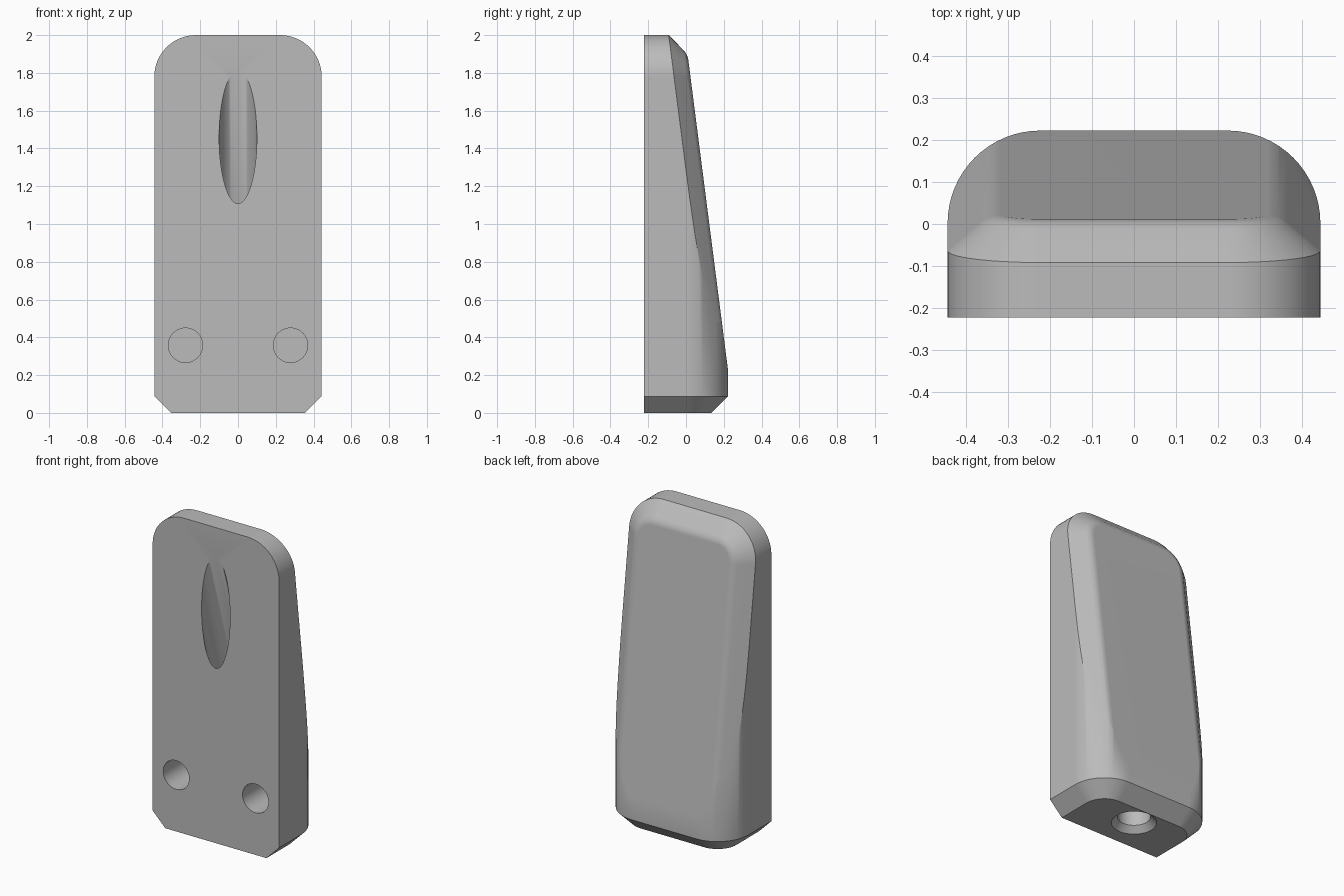
import bpy, bmesh
from math import cos, sin, pi, radians
from mathutils import Vector

old = bpy.data.objects.get("Cube")
if old:
    bpy.data.objects.remove(old, do_unlink=True)

HALF, BACK, FRONT, TOP, R = 0.443, 0.222, -0.222, 2.0, 0.22
STEPS = 16

grey = bpy.data.materials.new("light grey")
grey.use_nodes = True
colour = (0.5, 0.5, 0.5, 1)
grey.diffuse_color = colour
grey.node_tree.nodes["Principled BSDF"].inputs["Base Color"].default_value = colour


def hull(name, points):
    """Convex solid around a set of points."""
    bm = bmesh.new()
    for p in points:
        bm.verts.new(p)
    res = bmesh.ops.convex_hull(bm, input=bm.verts)
    loose = {g for g in res["geom_interior"] + res["geom_unused"]
             if isinstance(g, bmesh.types.BMVert)}
    bmesh.ops.delete(bm, geom=list(loose), context="VERTS")
    bmesh.ops.dissolve_limit(bm, angle_limit=radians(0.2),
                             verts=bm.verts, edges=bm.edges)
    bmesh.ops.recalc_face_normals(bm, faces=bm.faces)
    mesh = bpy.data.meshes.new(name)
    bm.to_mesh(mesh)
    bm.free()
    mesh.materials.append(grey)
    obj = bpy.data.objects.new(name, mesh)
    bpy.context.collection.objects.link(obj)
    return obj


def arch(end, low, inset):
    """Outline with two rounded far corners, as (x, height) pairs."""
    r = R - inset
    cx, cy = HALF - R, end - R
    pts = [(HALF - inset, low), (inset - HALF, low)]
    for i in range(STEPS + 1):
        a = pi / 2 * i / STEPS
        for side in (-1, 1):
            pts.append((side * (cx + r * cos(a)), cy + r * sin(a)))
    return pts


def rod(name, p, q, r1, r2):
    """Round cutter from p to q."""
    p, q = Vector(p), Vector(q)
    turn = (q - p).to_track_quat("Z", "Y")
    pts = []
    for i in range(48):
        a = 2 * pi * i / 48
        d = turn @ Vector((cos(a), sin(a), 0))
        pts += [p + d * r1, q + d * r2]
    return hull(name, pts)


def combine(target, cutter, operation):
    mod = target.modifiers.new("cut", "BOOLEAN")
    mod.operation, mod.object, mod.solver = operation, cutter, "EXACT"
    bpy.context.view_layer.objects.active = target
    bpy.ops.object.modifier_apply(modifier=mod.name)
    bpy.data.objects.remove(cutter, do_unlink=True)


def slope(z):
    return BACK - 0.128 * (z - 0.23)


# Slab with sloping back and softened chamfer around the back face
slab = [(x, FRONT, z) for x, z in arch(TOP, -0.3, 0)]
for inset, depth in ((0, 0.087), (0.08, 0.018), (0.1, 0.006), (0.125, 0)):
    slab += [(x, slope(z) - depth, z) for x, z in arch(TOP, -0.3, inset)]
body = hull("wedge_body", slab)

# Upright column with rounded back corners and chamfered foot
column = []
for z, inset in ((0, 0.088), (0.088, 0), (2.2, 0)):
    column += [(x, y, z) for x, y in arch(BACK, -0.5, inset)]
# the back end of the foot moves in by the same amount as its sides
combine(body, hull("column", column), "INTERSECT")

# Blind holes low on the front
for side in (-1, 1):
    x = side * 0.278
    combine(body, rod("front_hole", (x, -0.4, 0.358), (x, 0.05, 0.358), 0.091, 0.091),
            "DIFFERENCE")

# Bore rising from the foot, then leaning out through the front
bend, exit_point = Vector((0, 0, 0.71)), Vector((0, FRONT, 1.46))
beyond = exit_point + (exit_point - bend)
combine(body, rod("foot_bore", (0, 0, -0.1), (0, 0, 0.73), 0.095, 0.095), "DIFFERENCE")
combine(body, rod("foot_countersink", (0, 0, -0.01), (0, 0, 0.04), 0.14, 0.093), "DIFFERENCE")
combine(body, rod("leaning_bore", bend, beyond, 0.1, 0.1), "DIFFERENCE")

# Smooth shading with sharp edges kept
bpy.ops.object.select_all(action="DESELECT")
body.select_set(True)
bpy.context.view_layer.objects.active = body
bpy.ops.object.shade_smooth_by_angle(angle=radians(30))
weighted = body.modifiers.new("clean_shading", "WEIGHTED_NORMAL")
weighted.keep_sharp = True
